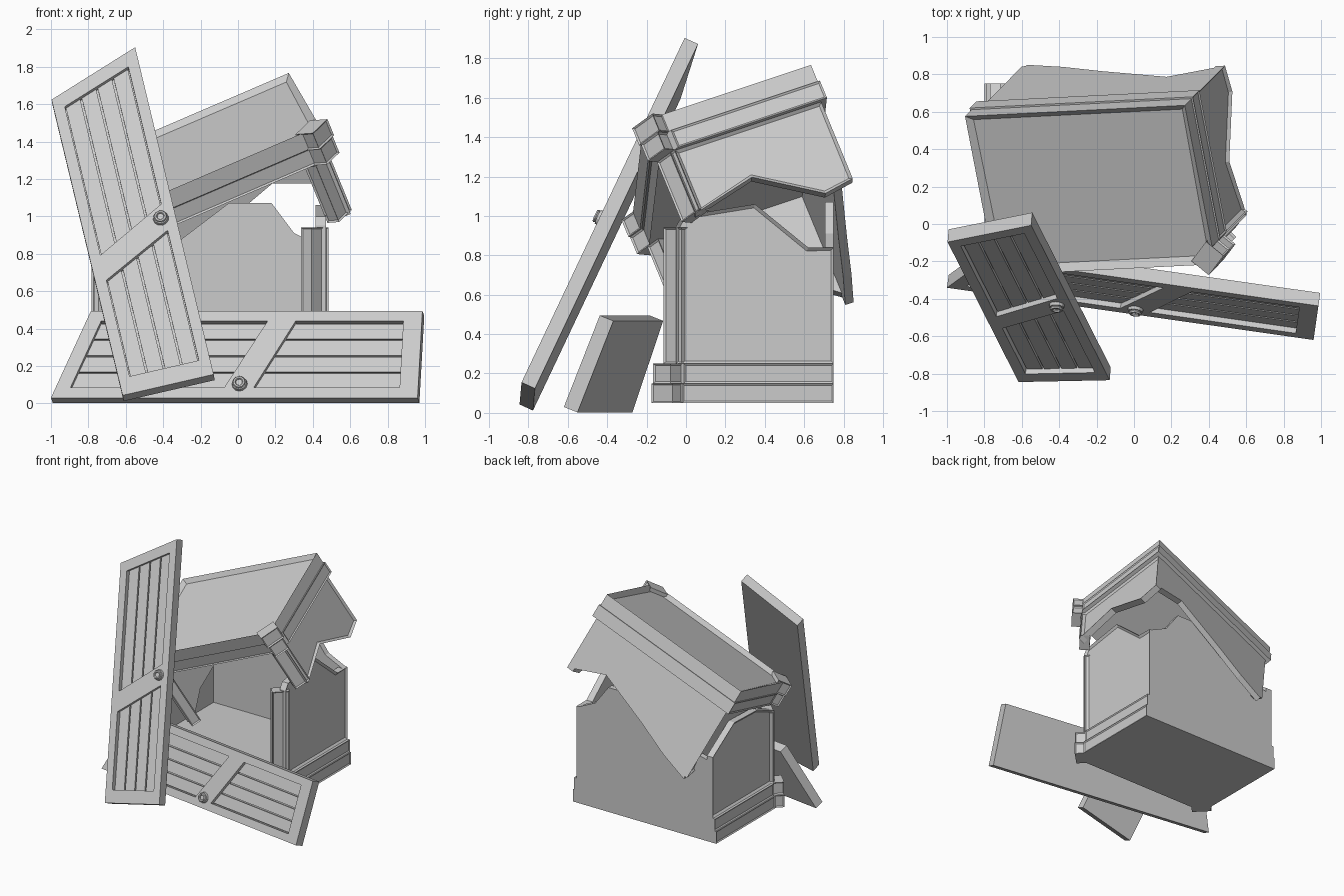
import bpy, bmesh
from math import radians
from mathutils import Matrix, Vector

if "Cube" in bpy.data.objects:
    bpy.data.objects.remove(bpy.data.objects["Cube"])


def finish(bm, name, mat):
    bm.transform(mat)
    bmesh.ops.recalc_face_normals(bm, faces=bm.faces)
    me = bpy.data.meshes.new(name)
    bm.to_mesh(me)
    bm.free()
    ob = bpy.data.objects.new(name, me)
    bpy.context.collection.objects.link(ob)
    return ob


def prism(name, pts, place, t0, t1, mat, pick=None, inset=0.02, depth=0.015):
    """Extrude a 2D outline from t0 to t1; sink a panel in faces chosen by pick(normal)."""
    bm = bmesh.new()
    lo = [bm.verts.new(place(a, b, t0)) for a, b in pts]
    hi = [bm.verts.new(place(a, b, t1)) for a, b in pts]
    bm.faces.new(lo)
    bm.faces.new(hi)
    n = len(pts)
    for i in range(n):
        j = (i + 1) % n
        bm.faces.new((lo[i], lo[j], hi[j], hi[i]))
    bmesh.ops.recalc_face_normals(bm, faces=bm.faces)
    if pick:
        fs = [f for f in bm.faces if pick(f.normal)]
        bmesh.ops.inset_individual(bm, faces=fs, thickness=inset, depth=-depth)
    return finish(bm, name, mat)


XY = lambda a, b, t: (a, b, t)
XZ = lambda a, b, t: (a, t, b)
YZ = lambda a, b, t: (t, a, b)


def frame(o, u, v):
    u = Vector(u).normalized()
    v = Vector(v)
    v = (v - u * v.dot(u)).normalized()
    m = Matrix((u, v, u.cross(v))).transposed().to_4x4()
    m.translation = o
    return m


def corner_block(name, side, x, y, w, d, z0, z1, mat, inset=0.012):
    """Box turned 45 degrees on a front corner, with sunk panels on its outer faces."""
    m = mat @ Matrix.Translation((side * x, y, 0)) @ Matrix.Rotation(radians(45 * side), 4, 'Z')
    pts = [(-w / 2, -d / 2), (w / 2, -d / 2), (w / 2, d / 2), (-w / 2, d / 2)]
    prism(name, pts, XY, z0, z1, m, lambda n: n.y < -0.9 or abs(n.x) > 0.9, inset, 0.008)


def band_outline(hx, front, back, c):
    return [(-hx, back), (hx, back), (hx, front + c), (hx - c, front),
            (-hx + c, front), (-hx, front + c)]


def half(tag, mat, bands, zs, right, left, back, posts, dy=0.0, back_y=0.0):
    """One broken half of the cabinet: moulding bands, walls and corner posts."""
    for i, (z0, z1, hx, front, by, blk) in enumerate(bands):
        rim = tag == "upper" and i == 0
        sides = lambda n: abs(n.x) > 0.9 or n.y < -0.9
        prism(f"{tag}_moulding_{i + 1}", band_outline(hx, front, by, 0.1), XY, z0, z1, mat,
              (lambda n: n.z > 0.9) if rim else sides,
              0.045 if rim else 0.014, 0.03 if rim else 0.007)
        for s, sn in ((1, "right"), (-1, "left")):
            corner_block(f"{tag}_{sn}_corner_block_{i + 1}", s, 0.6, -0.83 + dy,
                         blk, 0.12, z0, z1, mat)
    for s, sn, prof, pz in ((1, "right", right, posts[0]), (-1, "left", left, posts[1])):
        pts = [(back_y, zs)] + prof + [(prof[-1][0], zs)]
        prism(f"{tag}_{sn}_side", pts, YZ, s * 0.565, s * 0.62, mat, lambda n: n.x * s > 0.9)
        corner_block(f"{tag}_{sn}_post", s, 0.56, -0.79 + dy, 0.13, 0.08,
                     min(zs, pz), max(zs, pz), mat)
    prism(f"{tag}_back", [(0.6, zs)] + back + [(-0.6, zs)], XZ, back_y - 0.045, back_y, mat)


# Standing lower half with a broken top edge
lower = Matrix.Translation((-0.15, 0.75, 0.05))
half("lower", lower,
     [(0, 0.1, 0.65, -0.87, 0, 0.15), (0.1, 0.2, 0.64, -0.86, 0, 0.125)], 0.2,
     [(0, 0.79), (-0.13, 0.79), (-0.4, 1.01), (-0.77, 0.95), (-0.8, 0.9)],
     [(0, 0.7), (-0.28, 0.88), (-0.58, 0.87), (-0.8, 0.78)],
     [(0.6, 0.79), (0.45, 0.86), (0.33, 1.02), (0.1, 1.02), (-0.15, 0.83),
      (-0.37, 0.71), (-0.6, 0.66)],
     (0.89, 0.78))

# Snapped-off upper half, tilted
upper = frame((-0.316, 0.605, 1.514), (0.917, 0.046, 0.394), (-0.187, 0.933, 0.308))
half("upper", upper,
     [(-0.1, 0, 0.64, -0.91, 0, 0.15), (-0.2, -0.1, 0.65, -0.9, 0.01, 0.125)], -0.2,
     [(-0.02, -0.65), (-0.18, -0.68), (-0.5, -0.47), (-0.84, -0.56)],
     [(-0.02, -0.8), (-0.28, -0.6), (-0.58, -0.6), (-0.84, -0.7)],
     [(0.6, -0.64), (0.33, -0.52), (-0.1, -0.66), (-0.37, -0.76), (-0.6, -0.82)],
     (-0.55, -0.7), -0.045, -0.02)


def door(tag, mat, f):
    """Plank door with a slanted end; f mirrors it across its long edge."""
    W, T = 0.5, 0.075
    # x position of each slanted line at the long edge and at the short edge
    ends = {"tip": (-1.98, -1.79), "tip_in": (-1.9, -1.71), "bar_a": (-1.08, -0.8),
            "bar_b": (-0.92, -0.65), "foot_in": (-0.1, -0.1), "foot": (0, 0)}

    def at(k, y):
        a, b = ends[k]
        return (a + (b - a) * y / W, y * f)

    def strip(name, k0, k1, y0, y1, top):
        prism(f"{tag}_{name}", [at(k0, y0), at(k1, y0), at(k1, y1), at(k0, y1)],
              XY, -T, top, mat)

    strip("backing", "tip", "foot", 0, W, -0.045)
    strip("long_rail", "tip", "foot", 0, 0.06, 0)
    strip("short_rail", "tip", "foot", 0.44, W, 0)
    for n, a, b in (("top_rail", "tip", "tip_in"), ("cross_bar", "bar_a", "bar_b"),
                    ("bottom_rail", "foot_in", "foot")):
        strip(n, a, b, 0.06, 0.44, 0)
    step = 0.38 / 4
    for n, a, b in (("upper", "tip_in", "bar_a"), ("lower", "bar_b", "foot_in")):
        for i in range(4):
            y = 0.06 + i * step
            strip(f"{n}_plank_{i + 1}", a, b, y + 0.005, y + step - 0.005, -0.028)
    # Knob: round plate and ring
    km = mat @ Matrix.Translation((-0.965, 0.08 * f, 0))
    bm = bmesh.new()
    bmesh.ops.create_cone(bm, cap_ends=True, segments=12, radius1=0.042, radius2=0.038, depth=0.016)
    finish(bm, f"{tag}_knob_plate", km @ Matrix.Translation((0, 0, 0.008)))
    bpy.ops.mesh.primitive_torus_add(major_segments=12, minor_segments=6,
                                     major_radius=0.026, minor_radius=0.009)
    ring = bpy.context.object
    ring.name = f"{tag}_knob_ring"
    ring.matrix_world = km @ Matrix.Translation((0, 0, 0.024))


# Fallen door lying on its long edge, and door leaning on the cabinet
door("fallen_door", frame((0.96, -0.62, 0.03), (0.99, -0.141, 0), (0.05, 0.365, 0.93)), 1)
door("leaning_door", frame((-0.13, -0.835, 0.155), (0.213, -0.42, -0.887), (0.974, 0.02, 0.224)), -1)
